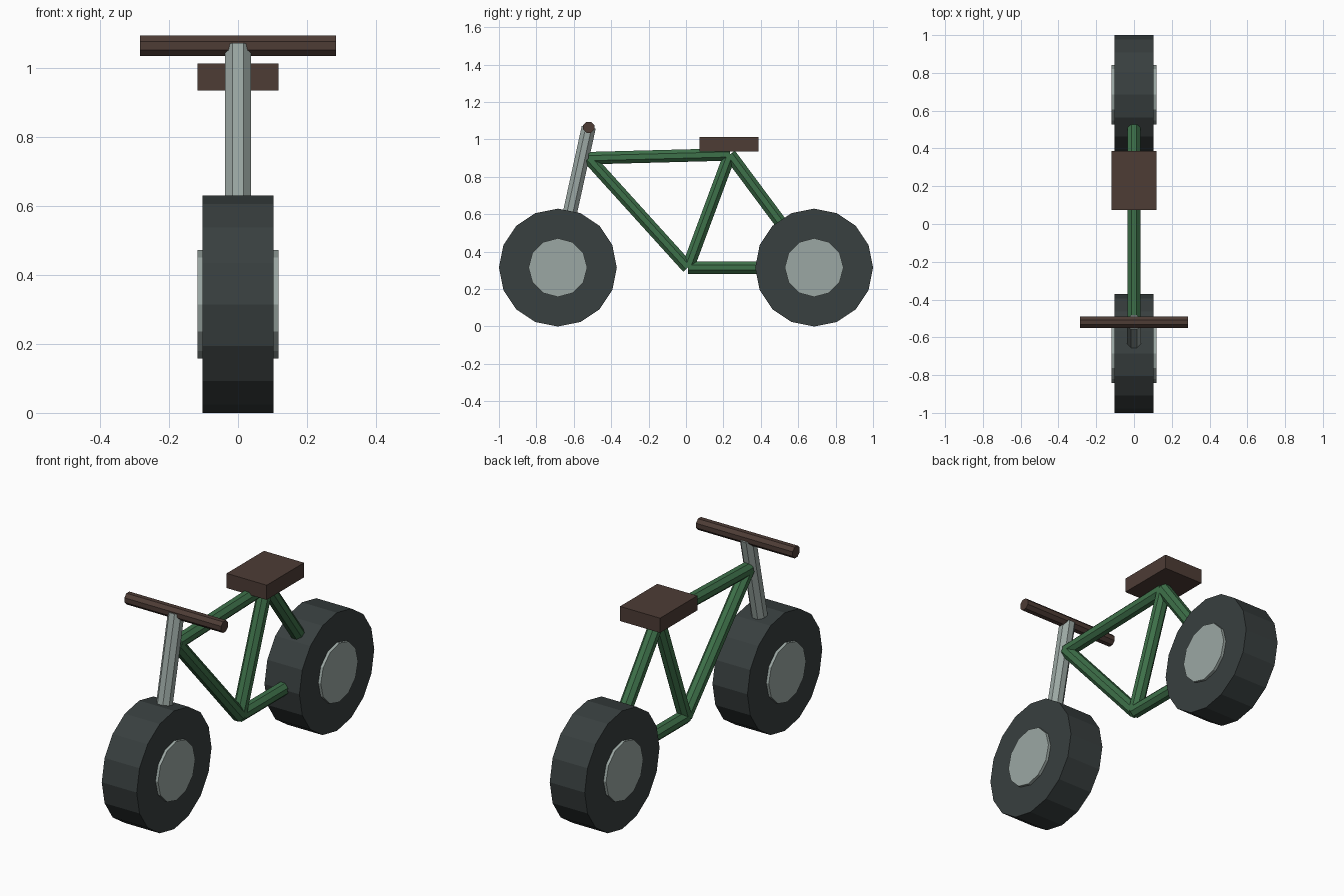
import bpy, bmesh, math
from mathutils import Vector, Matrix

cube = bpy.data.objects.get("Cube")
if cube:
    bpy.data.objects.remove(cube, do_unlink=True)


def material(name, r, g, b):
    m = bpy.data.materials.new(name)
    m.use_nodes = True
    m.diffuse_color = (r, g, b, 1)
    m.node_tree.nodes["Principled BSDF"].inputs["Base Color"].default_value = (r, g, b, 1)
    return m


rubber = material("dark rubber", 0.04, 0.05, 0.05)
steel = material("grey steel", 0.33, 0.39, 0.37)
green = material("green paint", 0.048, 0.165, 0.068)
brown = material("brown leather", 0.075, 0.045, 0.036)


def finish(name, bm, mat):
    mesh = bpy.data.meshes.new(name)
    bm.to_mesh(mesh)
    bm.free()
    mesh.materials.append(mat)
    obj = bpy.data.objects.new(name, mesh)
    bpy.context.collection.objects.link(obj)
    return obj


def rod(name, start, end, radius, sides, mat, flat_front=True):
    """Faceted cylinder between two points; flat_front turns a face, not an edge, outward."""
    start, end = Vector(start), Vector(end)
    w = (end - start).normalized()
    u = Vector((0, 1, 0)) if abs(w.x) > 0.9 else Vector((1, 0, 0))
    v = w.cross(u)
    basis = Matrix((u, v, w)).transposed().to_4x4()
    spin = Matrix.Rotation(math.pi / sides if flat_front else 0, 4, "Z")
    bm = bmesh.new()
    bmesh.ops.create_cone(bm, cap_ends=True, segments=sides, radius1=radius, radius2=radius,
                          depth=(end - start).length,
                          matrix=Matrix.Translation((start + end) / 2) @ basis @ spin)
    return finish(name, bm, mat)


# Wheels: a wide tyre with a hub that stands slightly proud on both sides
axle_y, axle_z = 0.685, 0.315
for side, y in (("front", -axle_y), ("rear", axle_y)):
    rod(side + "_tyre", (-0.103, y, axle_z), (0.103, y, axle_z), 0.315, 16, rubber, False)
    rod(side + "_hub", (-0.118, y, axle_z), (0.118, y, axle_z), 0.157, 12, steel, False)

# Frame tubes between shared joints
head = (0, -0.52, 0.90)
seat_joint = (0, 0.235, 0.92)
crank = (0, 0.01, 0.315)
rear_axle = (0, axle_y, axle_z)
tubes = {
    "top_tube": (head, seat_joint),
    "down_tube": (head, crank),
    "seat_tube": (crank, seat_joint),
    "seat_stay": (seat_joint, rear_axle),
    "chain_stay": (crank, rear_axle),
}
for name, (a, b) in tubes.items():
    rod(name, a, b, 0.036, 8, green)

# Fork and handlebar
bar = Vector((0, -0.52, 1.065))
rod("fork", (0, -axle_y, axle_z), bar, 0.041, 8, steel)
grip = Vector((0.285, 0, 0))
rod("handlebar", bar - grip, bar + grip, 0.032, 8, brown)

# Saddle block
bm = bmesh.new()
bmesh.ops.create_cube(bm, size=1, matrix=Matrix.Translation((0, 0.23, 0.975))
                      @ Matrix.Diagonal((0.236, 0.314, 0.078, 1)))
finish("saddle", bm, brown)
